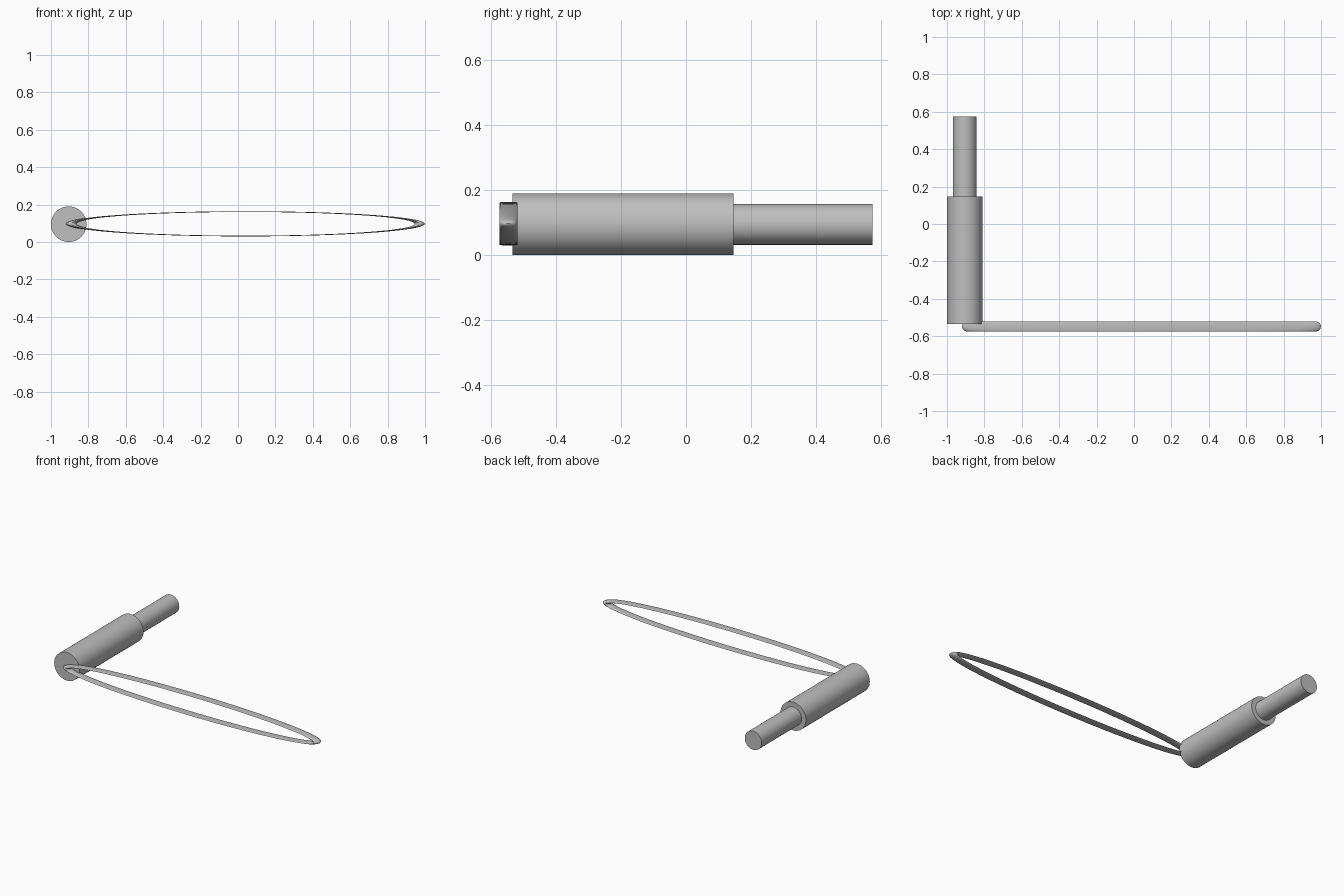
import bpy
import math
from mathutils import Matrix

cube = bpy.data.objects.get("Cube")
if cube:
    bpy.data.objects.remove(cube, do_unlink=True)

grey = bpy.data.materials.new("plain grey")
grey.use_nodes = True
colour = (0.52, 0.52, 0.52, 1)
grey.diffuse_color = colour
grey.node_tree.nodes["Principled BSDF"].inputs["Base Color"].default_value = colour

AXIS_X, AXIS_Z = -0.905, 0.095


def finish(name):
    obj = bpy.context.object
    obj.name = name
    obj.data.materials.append(grey)
    bpy.ops.object.shade_smooth_by_angle(angle=math.radians(40))
    return obj


def rod(name, radius, y0, y1):
    """Cylinder lying along y on the handle axis."""
    bpy.ops.mesh.primitive_cylinder_add(
        vertices=64, radius=radius, depth=y1 - y0,
        location=(AXIS_X, (y0 + y1) / 2, AXIS_Z),
        rotation=(math.pi / 2, 0, 0))
    return finish(name)


# Handle: thick grip with a thinner stem behind it
rod("grip", 0.095, -0.535, 0.147)
rod("stem", 0.063, 0.147, 0.575)

# Long squashed ring standing across the front of the grip
bpy.ops.mesh.primitive_torus_add(
    major_segments=96, minor_segments=12,
    major_radius=0.932, minor_radius=0.0275)
ring = bpy.context.object
ring.data.transform(Matrix.Translation((0.04, -0.5475, 0.097))
                    @ Matrix.Diagonal((1, 1, 0.07, 1))
                    @ Matrix.Rotation(math.pi / 2, 4, "X"))
finish("loop")
